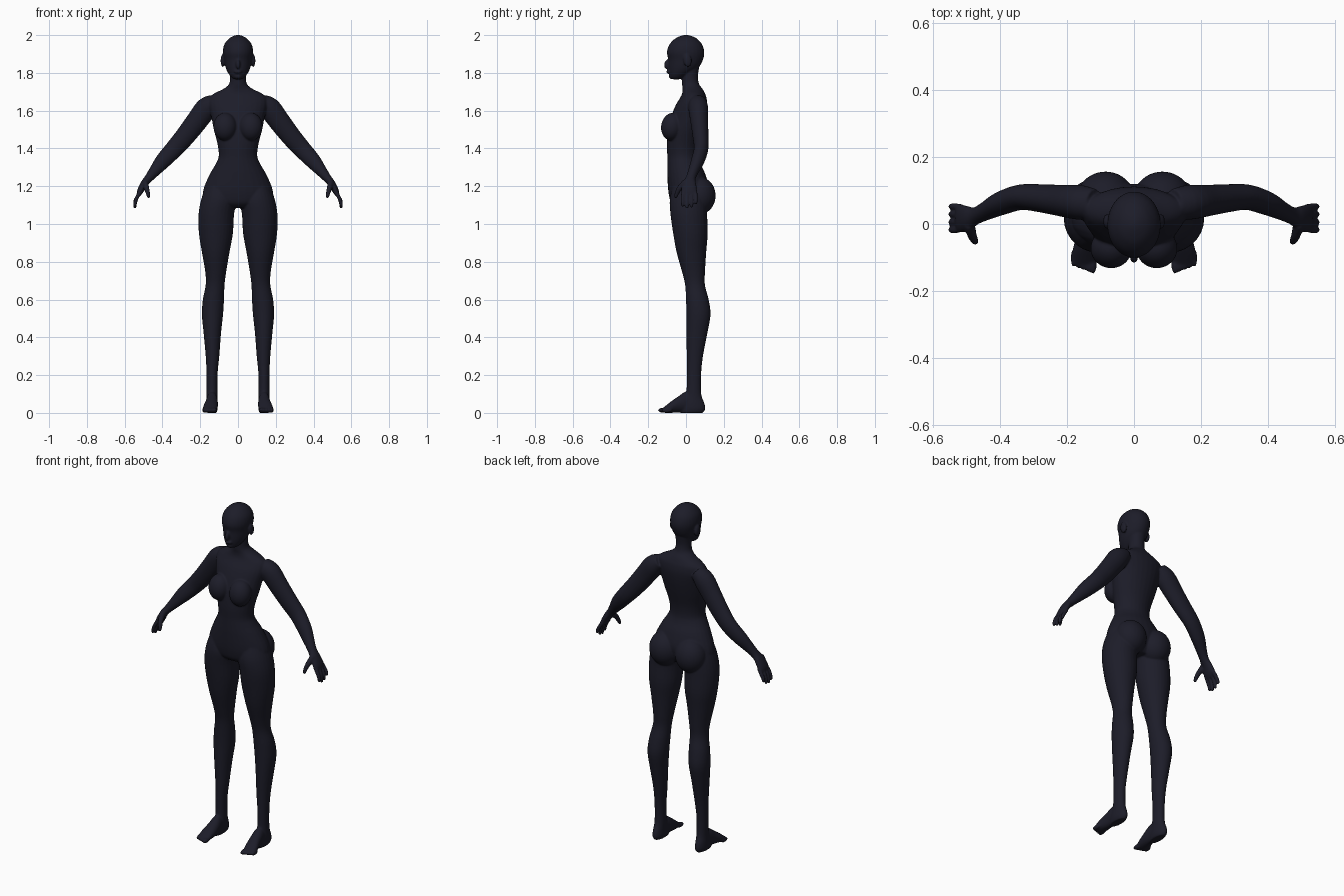
import bpy, bmesh
from mathutils import Vector, Matrix

bm = bmesh.new()
N = 28


def spline(rows, steps=4):
    """Catmull-Rom resampling of rows of numbers."""
    out = []
    for i in range(len(rows) - 1):
        a, b = rows[max(i - 1, 0)], rows[i]
        c, d = rows[i + 1], rows[min(i + 2, len(rows) - 1)]
        for k in range(steps):
            t = k / steps
            out.append([0.5 * (2*q + (r - p)*t + (2*p - 5*q + 4*r - s)*t*t
                               + (3*q - p - 3*r + s)*t**3)
                        for p, q, r, s in zip(a, b, c, d)])
    return out + [list(rows[-1])]


def loft(rings):
    """Skin elliptical rings given as (centre, half axis u, half axis v)."""
    import math
    loops = [[bm.verts.new(c + u * math.cos(2*math.pi*i/N) + v * math.sin(2*math.pi*i/N))
              for i in range(N)] for c, u, v in rings]
    for a, b in zip(loops, loops[1:]):
        for i in range(N):
            j = (i + 1) % N
            bm.faces.new((a[i], a[j], b[j], b[i]))
    bm.faces.new(loops[0][::-1])
    bm.faces.new(loops[-1])


def column(rows, s=1):
    """Horizontal rings: z, centre x, half width, front y, back y."""
    loft([(Vector((s*x, (f + b)/2, z)), Vector((w, 0, 0)), Vector((0, (b - f)/2, 0)))
          for z, x, w, f, b in spline(rows)])


def limb(rows, s=1):
    """Tube along a path: x, y, z, radius across, radius in depth."""
    pts = spline(rows)
    rings = []
    for i, p in enumerate(pts):
        t = Vector(pts[min(i + 1, len(pts) - 1)][:3]) - Vector(pts[max(i - 1, 0)][:3])
        t.normalize()
        u = t.cross(Vector((0, 1, 0))).normalized()
        v = u.cross(t)
        m = Vector((s, 1, 1))
        rings.append((Vector(p[:3]) * m, u * m * p[3], v * m * p[4]))
    loft(rings)


def blob(c, r, tilt=0):
    mat = Matrix.Translation(c) @ Matrix.Rotation(tilt, 4, 'X') @ Matrix.Diagonal((*r, 1))
    bmesh.ops.create_uvsphere(bm, u_segments=28, v_segments=18, radius=1, matrix=mat)


# torso and neck
column([(1.085, 0, .10, -.05, .08), (1.11, 0, .16, -.078, .10), (1.15, 0, .185, -.09, .115),
        (1.20, 0, .178, -.096, .12), (1.27, 0, .146, -.099, .10), (1.32, 0, .117, -.099, .075),
        (1.36, 0, .102, -.099, .065), (1.42, 0, .108, -.101, .07), (1.50, 0, .128, -.095, .09),
        (1.57, 0, .142, -.078, .105), (1.63, 0, .155, -.054, .112), (1.67, 0, .15, -.03, .108),
        (1.692, 0, .125, -.02, .10), (1.715, 0, .078, -.018, .088), (1.74, 0, .048, -.021, .07),
        (1.78, 0, .042, -.022, .063), (1.83, 0, .045, -.02, .07)])

# head
column([(1.766, 0, .018, -.072, -.035), (1.775, 0, .034, -.084, -.01), (1.80, 0, .053, -.09, .03),
        (1.83, 0, .066, -.093, .068), (1.87, 0, .074, -.094, .09), (1.91, 0, .080, -.101, .097),
        (1.95, 0, .073, -.088, .086), (1.98, 0, .050, -.060, .060), (1.995, 0, .026, -.03, .03),
        (2.001, 0, .006, -.008, .008)])
# nose, lips and chin
blob((0, -.098, 1.846), (.012, .018, .026), -.25)
blob((0, -.090, 1.806), (.022, .014, .011))
blob((0, -.075, 1.783), (.022, .016, .016))

for s in (1, -1):
    # ear, breast, buttock
    blob((s*.081, .008, 1.865), (.011, .022, .034), .15)
    blob((s*.068, -.073, 1.515), (.062, .059, .074), -.15)
    blob((s*.085, .073, 1.15), (.088, .084, .098))
    # leg
    column([(1.20, .10, .07, -.07, .10), (1.13, .102, .093, -.086, .112),
            (1.05, .115, .094, -.082, .112), (.95, .117, .090, -.068, .115),
            (.85, .118, .073, -.05, .107), (.75, .118, .056, -.022, .101),
            (.68, .121, .050, -.005, .100), (.60, .130, .056, 0, .120),
            (.52, .135, .056, .002, .130), (.42, .136, .046, .002, .113),
            (.30, .135, .036, .004, .090), (.20, .1375, .029, .004, .080),
            (.10, .1375, .029, 0, .081), (.05, .139, .031, -.03, .098),
            (.02, .139, .031, -.03, .102), (0, .139, .025, -.03, .090)], s)
    # foot: y, centre x, half width, sole z, top z
    loft([(Vector((s*x, y, (a + b)/2)), Vector((w, 0, 0)), Vector((0, 0, (b - a)/2)))
          for y, x, w, a, b in spline([
              (.06, .138, .026, 0, .10), (.0, .138, .030, .004, .112), (-.04, .140, .034, .002, .088),
              (-.08, .146, .038, 0, .060), (-.11, .149, .036, 0, .036), (-.12, .149, .03, .004, .028)])])
    # toes
    for i in range(5):
        blob((s*(.123 + .0145*i), -.122 + .005*i, .014), (.012 if i == 0 else .0082, .027, .0135))
    # arm and palm
    limb([(.12, .06, 1.65, .04, .045), (.165, .065, 1.615, .058, .052),
          (.217, .07, 1.546, .057, .047), (.278, .077, 1.467, .053, .042),
          (.338, .08, 1.398, .048, .038), (.396, .062, 1.335, .042, .035),
          (.440, .04, 1.282, .031, .028), (.472, .025, 1.243, .023, .026),
          (.495, .018, 1.215, .020, .036), (.517, .016, 1.175, .017, .042),
          (.527, .016, 1.152, .010, .038)], s)
    # fingers
    for i, tip in enumerate((1.092, 1.082, 1.086, 1.104)):
        y = -.018 + .0235*i
        limb([(.514, .002 + y*.9, 1.175, .011, .010), (.534, y, 1.142, .0105, .010),
              (.544, y, (1.142 + tip)/2, .010, .0095), (.546, y, tip + .006, .0085, .008),
              (.546, y, tip, .004, .004)], s)
    # thumb
    limb([(.492, .0, 1.22, .016, .02), (.484, -.033, 1.19, .014, .015),
          (.477, -.048, 1.163, .0115, .0115), (.474, -.054, 1.145, .009, .009),
          (.473, -.055, 1.136, .004, .004)], s)

bmesh.ops.recalc_face_normals(bm, faces=bm.faces[:])
mesh = bpy.data.meshes.new("body")
bm.to_mesh(mesh)
bm.free()
body = bpy.data.objects.new("body", mesh)
bpy.context.collection.objects.link(body)

# fuse the parts into one smooth skin
fuse = body.modifiers.new("fuse", 'REMESH')
fuse.mode = 'VOXEL'
fuse.voxel_size = .0045
fuse.use_smooth_shade = True
soft = body.modifiers.new("soften", 'SMOOTH')
soft.factor = .5
soft.iterations = 7

skin = bpy.data.materials.new("dark_skin")
skin.diffuse_color = (.012, .012, .022, 1)
mesh.materials.append(skin)
